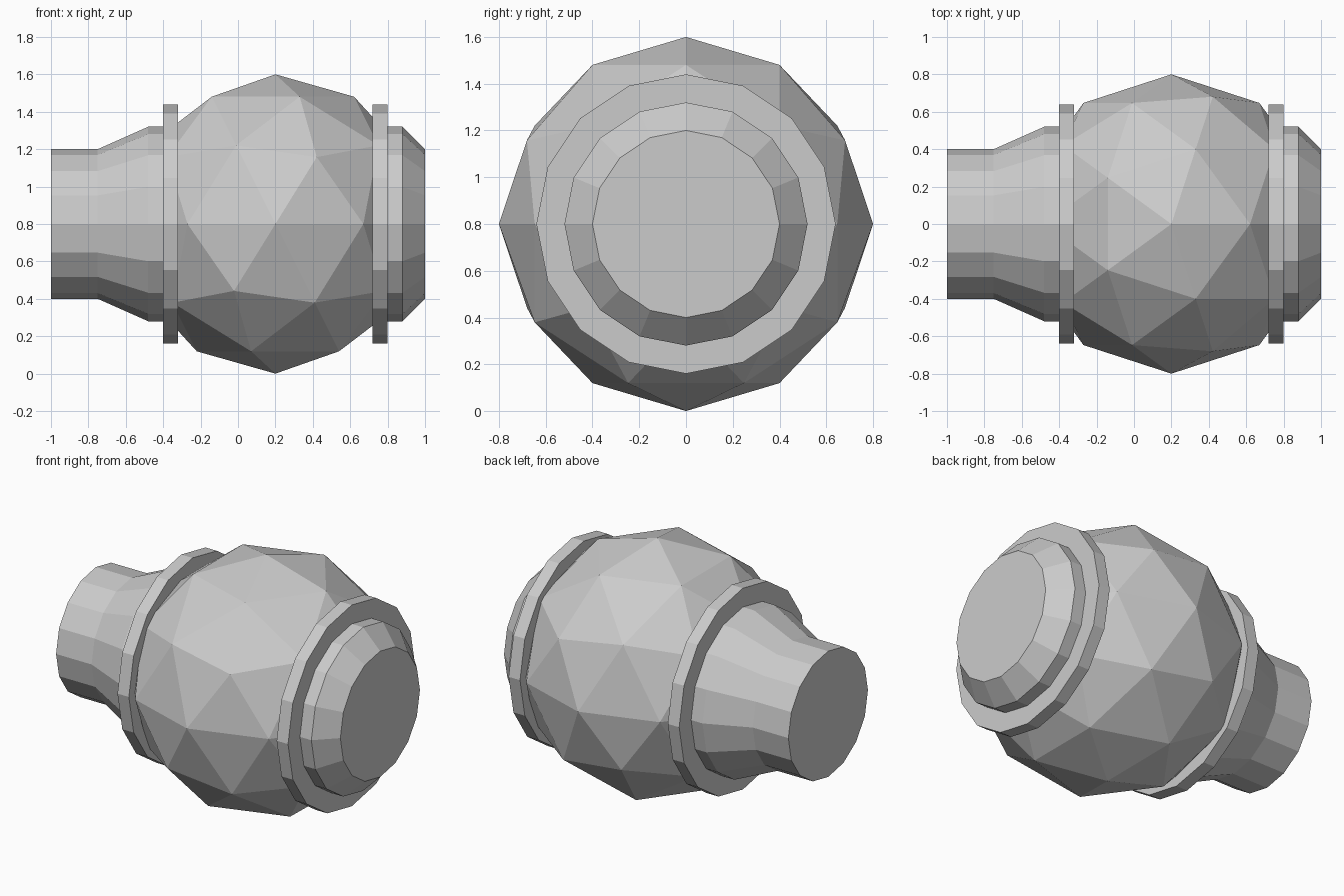
import bpy, bmesh, math

if "Cube" in bpy.data.objects:
    bpy.data.objects.remove(bpy.data.objects["Cube"])

CENTER_X, AXIS_Z, SIDES = 0.2, 0.8, 16


def add_object(name, bm):
    bmesh.ops.recalc_face_normals(bm, faces=bm.faces)
    mesh = bpy.data.meshes.new(name)
    bm.to_mesh(mesh)
    bm.free()
    obj = bpy.data.objects.new(name, mesh)
    bpy.context.collection.objects.link(obj)
    return obj


def turned_part(name, profile):
    """Closed solid turned around the x axis from (x, radius) points."""
    bm = bmesh.new()
    rings = []
    for x, r in profile:
        angles = [2 * math.pi * i / SIDES for i in range(SIDES)]
        rings.append([bm.verts.new((x, r * math.sin(a), AXIS_Z + r * math.cos(a)))
                      for a in angles])
    for a, b in zip(rings, rings[1:]):
        for i in range(SIDES):
            j = (i + 1) % SIDES
            bm.faces.new((a[i], a[j], b[j], b[i]))
    bm.faces.new(rings[0])
    bm.faces.new(rings[-1])
    return add_object(name, bm)


# Faceted round body
bm = bmesh.new()
bmesh.ops.create_icosphere(bm, subdivisions=2, radius=0.8)
bmesh.ops.translate(bm, verts=bm.verts, vec=(CENTER_X, 0, AXIS_Z))
add_object("round_body", bm)

# Flange rings, mirrored about the body centre
for side, name in ((-1, "neck_flange"), (1, "end_flange")):
    turned_part(name, [(CENTER_X + side * d, 0.64) for d in (0.52, 0.6)])

# Long tapered neck and short chamfered end cap
turned_part("neck", [(-1, 0.4), (-0.75, 0.4), (-0.48, 0.52), (-0.36, 0.52)])
turned_part("end_cap", [(0.76, 0.52), (0.88, 0.52), (1, 0.4)])
